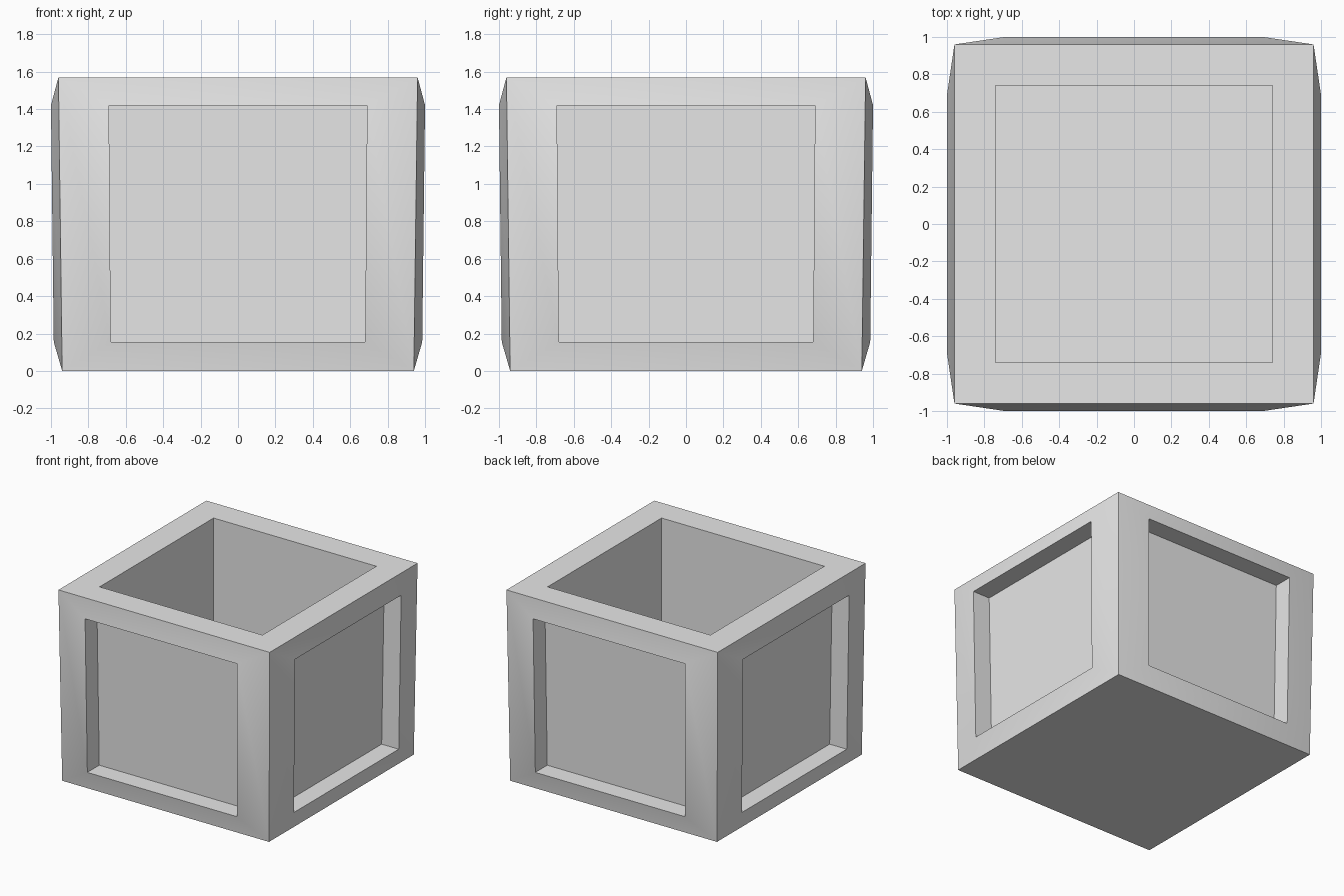
import bpy, bmesh, math
from mathutils import Matrix

cube = bpy.data.objects.get("Cube")
if cube:
    bpy.data.objects.remove(cube, do_unlink=True)

HEIGHT = 1.57
OPENING = 0.74   # half width of the opening
FLOOR = 0.16     # height of the inner floor
RECESS = 0.155   # depth of the side panels

grey = bpy.data.materials.new("light_grey")
grey.use_nodes = True
colour = (0.8, 0.8, 0.8, 1)
grey.diffuse_color = colour
grey.node_tree.nodes["Principled BSDF"].inputs["Base Color"].default_value = colour

bm = bmesh.new()


def bridge(a, b):
    """Join two four-point loops with a band of quads."""
    for i in range(4):
        j = (i + 1) % 4
        bm.faces.new((a[i], a[j], b[j], b[i]))


def side_loop(low, high, turn):
    """Upright loop on one side; low and high are (half width, distance, z)."""
    (wl, dl, zl), (wh, dh, zh) = low, high
    points = [(-wl, -dl, zl), (wl, -dl, zl), (wh, -dh, zh), (-wh, -dh, zh)]
    return [bm.verts.new(turn @ Matrix.Translation(p).translation) for p in points]


def flat_loop(half, z):
    """Level square loop."""
    return [bm.verts.new((x * half, y * half, z))
            for x, y in ((-1, -1), (1, -1), (1, 1), (-1, 1))]


# Four sides: bulging frame, recess walls and panel
for k in range(4):
    turn = Matrix.Rotation(k * math.pi / 2, 3, "Z")
    edge = side_loop((0.94, 0.94, 0), (0.96, 0.96, HEIGHT), turn)
    rim = side_loop((0.68, 0.985, 0.155), (0.69, 1.0, 1.42), turn)
    panel = side_loop((0.68, 0.985 - RECESS, 0.155), (0.69, 1.0 - RECESS, 1.42), turn)
    bridge(edge, rim)
    bridge(rim, panel)
    bm.faces.new(panel)

# Top rim, inner walls, inner floor and underside
mouth = flat_loop(OPENING, HEIGHT)
inner_floor = flat_loop(OPENING, FLOOR)
bridge(flat_loop(0.96, HEIGHT), mouth)
bridge(mouth, inner_floor)
bm.faces.new(inner_floor)
bm.faces.new(flat_loop(0.94, 0))

bmesh.ops.remove_doubles(bm, verts=bm.verts, dist=0.001)
bmesh.ops.recalc_face_normals(bm, faces=bm.faces)

mesh = bpy.data.meshes.new("planter_box")
bm.to_mesh(mesh)
bm.free()
mesh.materials.append(grey)
planter = bpy.data.objects.new("planter_box", mesh)
bpy.context.collection.objects.link(planter)

# Soft shading across each frame, crisp corners
bpy.ops.object.select_all(action="DESELECT")
planter.select_set(True)
bpy.context.view_layer.objects.active = planter
bpy.ops.object.shade_smooth_by_angle(angle=math.radians(30))
